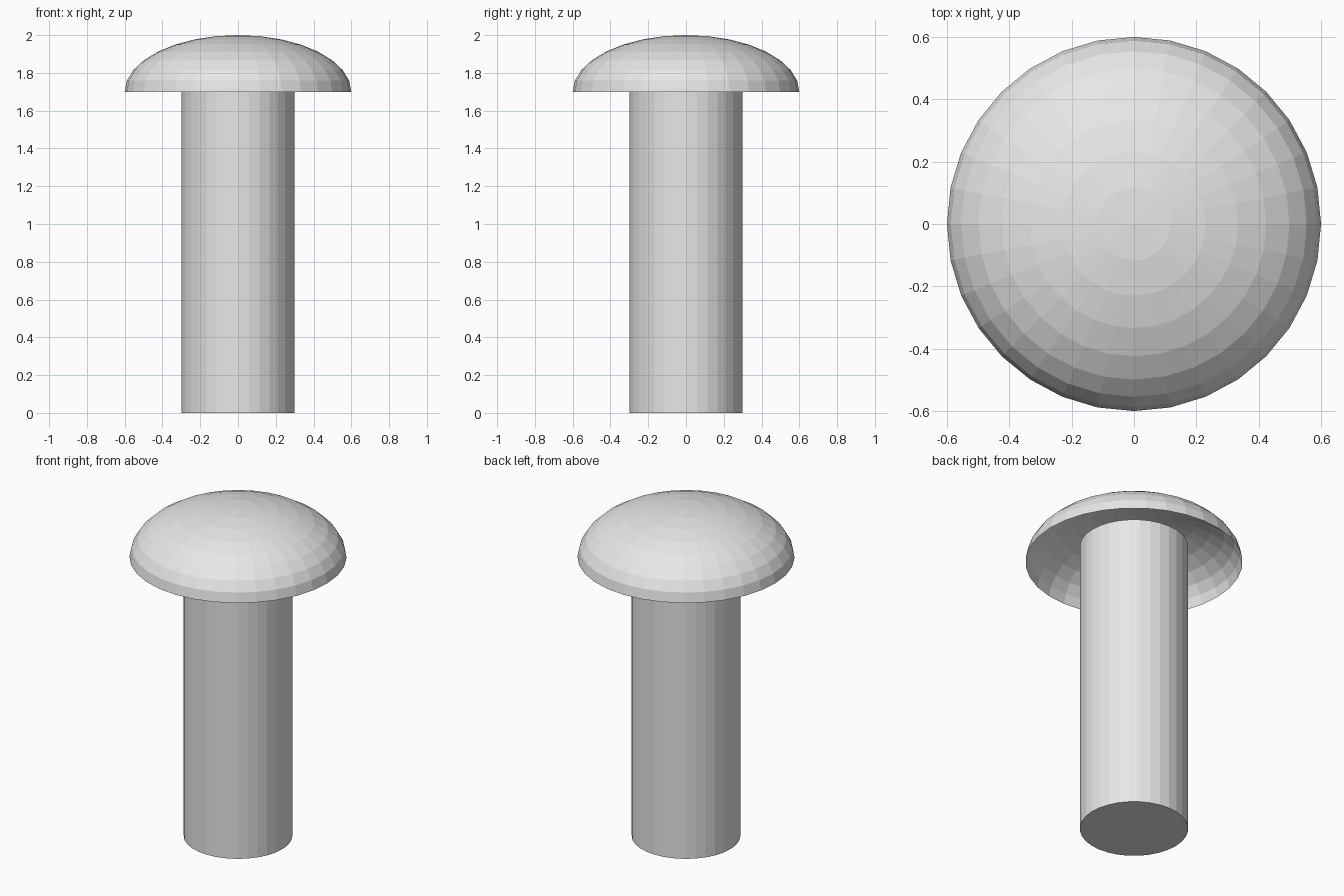
import bpy
import bmesh
from mathutils import Matrix

cube = bpy.data.objects.get("Cube")
if cube:
    bpy.data.objects.remove(cube, do_unlink=True)

SIDES = 32
SHAFT_RADIUS, SHAFT_HEIGHT = 0.3, 1.8
HEAD_RADIUS, HEAD_HEIGHT, HEAD_BASE = 0.6, 0.3, 1.7

# Plain light grey metal
grey = bpy.data.materials.new("light_grey")
grey.use_nodes = True
grey.diffuse_color = (0.8, 0.8, 0.8, 1)
grey.node_tree.nodes["Principled BSDF"].inputs["Base Color"].default_value = grey.diffuse_color


def add_part(name, bm):
    mesh = bpy.data.meshes.new(name)
    bm.to_mesh(mesh)
    bm.free()
    mesh.materials.append(grey)
    part = bpy.data.objects.new(name, mesh)
    bpy.context.collection.objects.link(part)
    return part


# Shaft: capped cylinder whose top reaches inside the head
bm = bmesh.new()
bmesh.ops.create_cone(bm, cap_ends=True, segments=SIDES, radius1=SHAFT_RADIUS,
                      radius2=SHAFT_RADIUS, depth=SHAFT_HEIGHT,
                      matrix=Matrix.Translation((0, 0, SHAFT_HEIGHT / 2)))
add_part("shaft", bm)

# Head: flattened upper half of a sphere, hollow and open underneath
bm = bmesh.new()
bmesh.ops.create_uvsphere(bm, u_segments=SIDES, v_segments=SIDES // 2, radius=1)
lower = [v for v in bm.verts if v.co.z < -0.01]
bmesh.ops.delete(bm, geom=lower, context='VERTS')
bmesh.ops.scale(bm, vec=(HEAD_RADIUS, HEAD_RADIUS, HEAD_HEIGHT), verts=bm.verts)
bmesh.ops.translate(bm, vec=(0, 0, HEAD_BASE), verts=bm.verts)
add_part("domed_head", bm)
